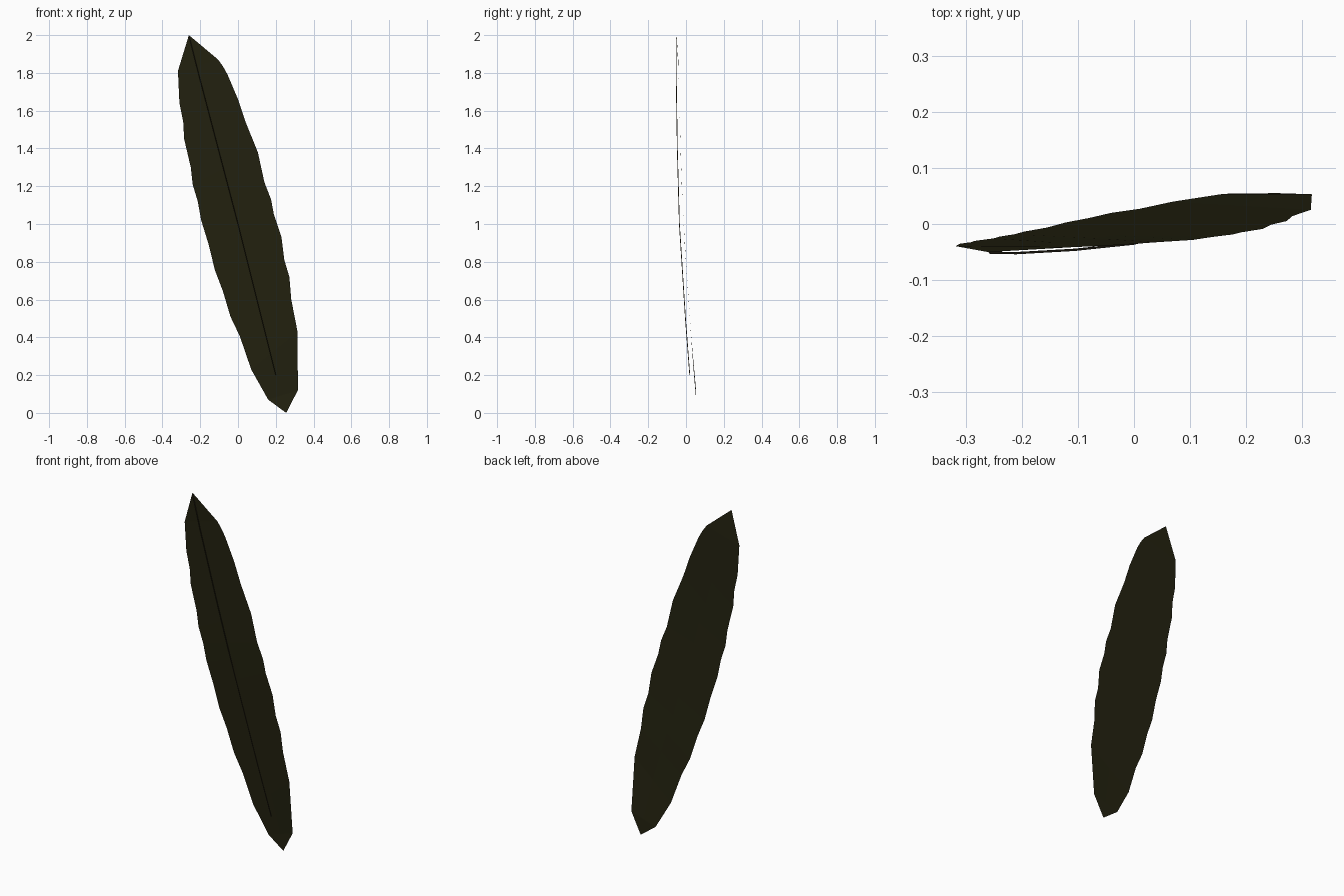
import bpy, bmesh
from mathutils import Vector

if "Cube" in bpy.data.objects:
    bpy.data.objects.remove(bpy.data.objects["Cube"])


def material(name, rgb):
    m = bpy.data.materials.new(name)
    m.diffuse_color = (*rgb, 1)
    m.use_nodes = True
    m.node_tree.nodes["Principled BSDF"].inputs["Base Color"].default_value = m.diffuse_color
    return m


def make_object(name, bm, mat):
    me = bpy.data.meshes.new(name)
    bm.to_mesh(me)
    bm.free()
    ob = bpy.data.objects.new(name, me)
    bpy.context.collection.objects.link(ob)
    me.materials.append(mat)
    return ob


olive = material("dark olive", (0.017, 0.016, 0.005))
brown = material("dark brown", (0.035, 0.026, 0.014))


# Bend of the blade: depth y by height z
BEND = [(0, .055), (.12, .053), (.23, .04), (.42, .026), (.6, .014), (.75, .003), (.9, -.007),
        (1.05, -.015), (1.22, -.023), (1.4, -.029), (1.6, -.034), (1.87, -.041), (2, -.05)]


def depth(z):
    for (z0, y0), (z1, y1) in zip(BEND, BEND[1:]):
        if z <= z1:
            return y0 + (y1 - y0) * (z - z0) / (z1 - z0)
    return BEND[-1][1]


# Blade: left and right margins (x, z), bottom to top, between two points
left = [(.16, .07), (.07, .23), (.01, .405), (-.04, .51), (-.08, .645), (-.122, .755), (-.155, .89),
        (-.195, 1.02), (-.213, 1.12), (-.24, 1.21), (-.25, 1.3), (-.285, 1.45), (-.29, 1.54),
        (-.31, 1.64), (-.318, 1.81)]
right = [(.317, .12), (.315, .43), (.282, .6), (.272, .72), (.245, .81), (.23, .93), (.19, 1.05),
         (.175, 1.13), (.14, 1.22), (.105, 1.38), (.04, 1.54), (0, 1.66), (-.055, 1.79),
         (-.08, 1.835), (-.105, 1.87)]
bottom, top = (.255, 0), (-.26, 2)

bm = bmesh.new()


def vert(x, z):
    return bm.verts.new((x, depth(z), z))


b, t = vert(*bottom), vert(*top)
rows = []
for l, r in zip(left, right):
    mid = ((l[0] + r[0]) / 2, (l[1] + r[1]) / 2)
    rows.append([vert(*l), vert(*mid), vert(*r)])
for lo, hi in zip(rows, rows[1:]):
    for i in (0, 1):
        bm.faces.new((lo[i], lo[i + 1], hi[i + 1], hi[i]))
for i in (0, 1):
    bm.faces.new((b, rows[0][i + 1], rows[0][i]))
    bm.faces.new((rows[-1][i], rows[-1][i + 1], t))
make_object("leaf_blade", bm, olive)

# Midrib: hair-thin three-sided stem standing just in front of the blade
path = [(-.258, -.051, 1.99), (-.21, -.052, 1.8), (-.105, -.046, 1.4), (0, -.035, 1.0),
        (.05, -.022, .8), (.125, -.003, .5), (.2, .02, .2)]
bm = bmesh.new()
rings = []
for p in path:
    rings.append([bm.verts.new(Vector(p) + Vector(o))
                  for o in ((-.0015, .002, 0), (0, -.002, 0), (.0015, .002, 0))])
for a, c in zip(rings, rings[1:]):
    for i in range(3):
        j = (i + 1) % 3
        bm.faces.new((a[i], a[j], c[j], c[i]))
bm.faces.new(rings[0])
bm.faces.new(rings[-1])
bmesh.ops.recalc_face_normals(bm, faces=bm.faces)
make_object("midrib", bm, brown)
